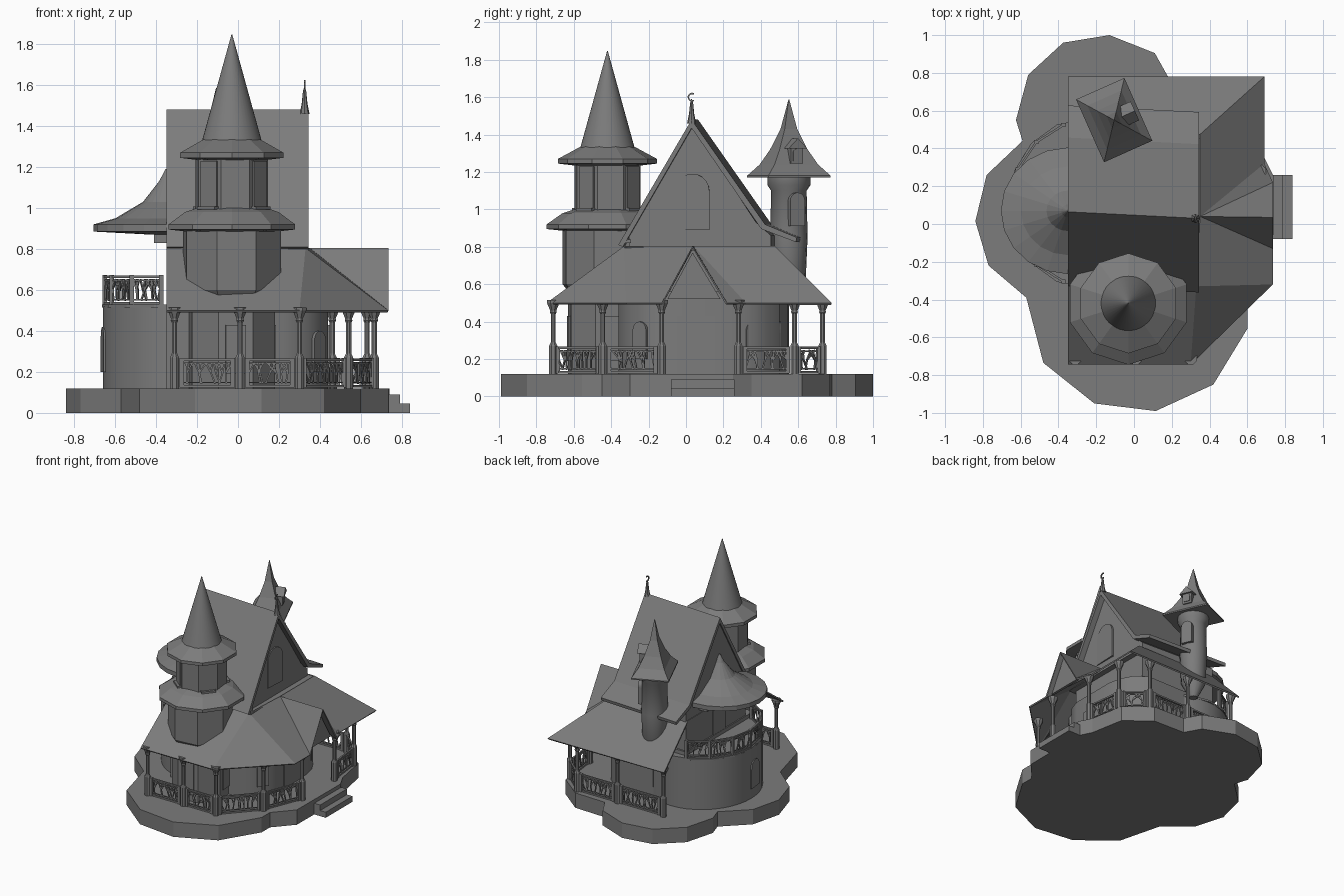
import bpy, bmesh, math, random
from mathutils import Vector, Matrix

random.seed(4)
cube = bpy.data.objects.get("Cube")
if cube:
    bpy.data.objects.remove(cube)

stone = bpy.data.materials.new("grey_stone")
stone.use_nodes = True
stone.diffuse_color = (0.2, 0.2, 0.2, 1)
stone.node_tree.nodes["Principled BSDF"].inputs["Base Color"].default_value = (0.2, 0.2, 0.2, 1)


def finish(name, bm, smooth=False):
    bmesh.ops.recalc_face_normals(bm, faces=bm.faces)
    me = bpy.data.meshes.new(name)
    bm.to_mesh(me)
    bm.free()
    me.materials.append(stone)
    ob = bpy.data.objects.new(name, me)
    bpy.context.collection.objects.link(ob)
    if smooth:
        bpy.ops.object.select_all(action="DESELECT")
        ob.select_set(True)
        bpy.context.view_layer.objects.active = ob
        bpy.ops.object.shade_smooth_by_angle(angle=math.radians(35))
    return ob


def loft(bm, rings):
    """Skin closed rings of points and cap both ends."""
    loops = [[bm.verts.new(p) for p in r] for r in rings]
    n = len(loops[0])
    for a, b in zip(loops, loops[1:]):
        for i in range(n):
            bm.faces.new((a[i], a[(i + 1) % n], b[(i + 1) % n], b[i]))
    bm.faces.new(loops[0])
    bm.faces.new(loops[-1])


def prism(name, outline, z0, z1, smooth=False):
    bm = bmesh.new()
    loft(bm, [[(x, y, z) for x, y in outline] for z in (z0, z1)])
    return finish(name, bm, smooth)


def extrude_x(name, profile, x0, x1, shear=0.0):
    bm = bmesh.new()
    loft(bm, [[(x, y - shear * x, z) for y, z in profile] for x in (x0, x1)])
    return finish(name, bm)


def lathe(name, centre, profile, sides, rot=0, scale=(1, 1), smooth=False):
    cx, cy = centre
    bm = bmesh.new()
    angles = [math.radians(rot) + math.tau * i / sides for i in range(sides)]
    loft(bm, [[(cx + r * scale[0] * math.cos(a), cy + r * scale[1] * math.sin(a), z)
               for a in angles] for r, z in profile])
    return finish(name, bm, smooth)


def beam(bm, p, q, w):
    p, q = Vector(p), Vector(q)
    turn = (q - p).to_track_quat("Z", "Y").to_matrix().to_4x4()
    bmesh.ops.create_cube(bm, size=1, matrix=Matrix.Translation((p + q) / 2) @ turn
                          @ Matrix.Diagonal((w, w, (q - p).length, 1)))


def box(name, centre, size, rot=0):
    bm = bmesh.new()
    bmesh.ops.create_cube(bm, size=1, matrix=Matrix.Translation(centre)
                          @ Matrix.Rotation(math.radians(rot), 4, "Z") @ Matrix.Diagonal((*size, 1)))
    return finish(name, bm)


def opening(name, spot, facing, width, height, arched=True, depth=0.016):
    """Framed door or window, standing on spot and facing an angle in degrees."""
    h = width / 2
    pts = [(-h, 0), (h, 0)]
    if arched:
        pts += [(h * math.cos(a), height - h + h * math.sin(a))
                for a in (math.pi * i / 10 for i in range(11))]
    else:
        pts += [(h, height), (-h, height)]
    a = math.radians(facing)
    out, side = Vector((math.cos(a), math.sin(a), 0)), Vector((-math.sin(a), math.cos(a), 0))
    bm = bmesh.new()
    loft(bm, [[Vector(spot) + side * u + out * d + Vector((0, 0, v)) for u, v in pts]
              for d in (-depth / 2, depth / 2)])
    bm.faces.ensure_lookup_table()
    bmesh.ops.inset_region(bm, faces=[bm.faces[-1]], thickness=width * 0.1, depth=-0.006)
    return finish(name, bm)


def railing(name, a, b, z, height=0.13):
    """Rails, end newels and branching twigs between two floor points."""
    a, b = Vector((*a, z)), Vector((*b, z))
    up = Vector((0, 0, height))
    bm = bmesh.new()
    for f in (0.0, 0.14, 0.86, 1.0):
        beam(bm, a + up * f, b + up * f, 0.012 if f in (0, 1) else 0.007)
    for p in (a, b):
        beam(bm, p - up * 0.05, p + up * 1.06, 0.022)
    n = max(4, int((b - a).length / 0.028))
    for i in range(n):
        s, e = (min(max((i + random.uniform(-0.3, 1.3)) / n, 0), 1) for _ in range(2))
        low, high = a.lerp(b, s) + up * 0.1, a.lerp(b, e) + up * 0.9
        mid = low.lerp(high, 0.5) + (b - a) * random.uniform(-0.4, 0.4) / n
        tip = a.lerp(b, min(max(e + random.choice((-1, 1)) / n, 0), 1)) + up * 0.9
        for p, q in ((low, mid), (mid, high), (mid, tip)):
            beam(bm, p, q, 0.008)
    return finish(name, bm)


# Scalloped ground slab and entrance steps
slab = [(-.13, 1), (-.375, .96), (-.56, .79), (-.625, .55), (-.59, .44), (-.78, .26), (-.84, .015),
        (-.77, -.22), (-.57, -.39), (-.48, -.735), (-.21, -.95), (.115, -.99), (.42, -.85),
        (.6, -.555), (.6, -.45), (.735, -.3), (.74, .25), (.69, .35), (.64, .62), (.45, .77),
        (.18, .78), (.11, .905)]
prism("ground_slab", slab, 0, 0.12)
for i, x in enumerate((0.84, 0.79)):
    box(f"step_{i + 1}", ((x + 0.68) / 2, 0.09, 0.0225 * (i + 1)), (x - 0.68, 0.34, 0.045 * (i + 1)))

# Ground storey, with rounded corners towards the entrance
house = [(-.35, -.36), (.22, -.36), (.34, -.3), (.41, -.22), (.44, -.13), (.44, .24), (.42, .34),
         (.37, .43), (.28, .5), (-.35, .5)]
prism("ground_storey_wall", house, 0.12, 0.56, True)
for s in (-1, 1):
    opening("entrance_door", (0.44, 0.055 + s * 0.05, 0.12), 0, 0.1, 0.31, False)
    opening("corner_window", (0.395, 0.055 + s * 0.3, 0.2), s * 38, 0.09, 0.2)
opening("back_window", (0, 0.5, 0.2), 90, 0.12, 0.2)

# Upper storey and main gable roof
extrude_x("upper_storey_wall", [(-.29, .5), (-.29, .9), (.045, 1.45), (.39, .93), (.47, .86), (.47, .5)],
          -0.34, 0.3, 0.05)
extrude_x("main_roof", [(-.345, .81), (.047, 1.48), (.44, .92), (.61, .85), (.605, .825), (.42, .895),
                        (.047, 1.435), (-.32, .8)], -0.35, 0.345, 0.05)
box("gable_beam", (0.3, -0.31, 0.83), (0.08, 0.03, 0.02))
opening("gable_window", (0.302, 0.035, 0.89), -3, 0.18, 0.3)

# Gable finial with crescent
lathe("finial", (0.325, 0.03), [(.024, 1.46), (.014, 1.51), (.008, 1.57), (.002, 1.59)], 8)
bm = bmesh.new()
arc = [math.radians(60 + 30 * i) for i in range(9)]
for a, b in zip(arc, arc[1:]):
    beam(bm, (0.325, 0.032 + 0.02 * math.cos(a), 1.6 + 0.02 * math.sin(a)),
         (0.325, 0.032 + 0.02 * math.cos(b), 1.6 + 0.02 * math.sin(b)), 0.008)
finish("crescent", bm)

# Veranda roof wrapped around the house, with an opening for the porch gable
top = [(-.35, -.33), (.33, -.33), (.35, .04), (.35, .475), (-.35, .475)]
eave = [(-.35, -.745), (.3, -.745), (.735, -.32), (.735, -.13), (.735, .22), (.69, .32), (.69, .78), (-.35, .78)]
bm = bmesh.new()
t = [bm.verts.new((x, y, 0.805)) for x, y in top]
e = [bm.verts.new((x, y, 0.5)) for x, y in eave]
for f in ((t[0], e[0], e[1], t[1]), (t[1], e[1], e[2]), (t[1], e[2], e[3], t[2]), (t[2], e[4], e[5]),
          (t[2], e[5], t[3]), (t[3], e[5], e[6]), (t[3], e[6], e[7], t[4])):
    bm.faces.new(f)
ridge = bm.verts.new((0.735, 0.035, 0.805))
bm.faces.new((t[2], e[3], ridge))
bm.faces.new((t[2], ridge, e[4]))
roof = finish("veranda_roof", bm)
solid = roof.modifiers.new("thickness", "SOLIDIFY")
solid.thickness = 0.012
box("veranda_roof_flashing", (0, 0.075, 0.79), (0.69, 0.81, 0.02))
extrude_x("porch_gable", [(-.1, .52), (.035, .77), (.185, .52)], 0.68, 0.7)

# Veranda posts with flared caps, and twig railings
posts = [(-.31, -.71), (.01, -.71), (.3, -.71), (.54, -.445), (.665, -.13), (.665, .28), (.63, .58),
         (.46, .73), (.1, .73), (-.31, .73)]
for i, p in enumerate(posts):
    lathe(f"veranda_post_{i + 1}", p, [(.024, .12), (.024, .27), (.014, .29), (.014, .44), (.02, .45),
                                      (.018, .46), (.036, .5), (.036, .515)], 8, 22.5)
for i, (a, b) in enumerate(zip(posts, posts[1:])):
    if i != 4:
        a, b = Vector(a), Vector(b)
        gap = (b - a).normalized() * 0.035
        railing(f"veranda_railing_{i + 1}", a + gap, b - gap, 0.13)

# Round bay with balcony and flared conical roof
bay = (-0.25, 0.11)
lathe("bay_wall", bay, [(1, .12), (1, .52)], 40, 0, (.41, .44), True)
lathe("balcony_floor", bay, [(1, .515), (1, .53)], 16, 0, (.415, .45))
opening("bay_window", (-0.655, 0.06, 0.2), 187, 0.12, 0.22)
opening("balcony_door", (-0.34, 0.07, 0.53), 180, 0.16, 0.3)
ring = [(bay[0] + .4 * math.cos(a), bay[1] + .435 * math.sin(a))
        for a in (math.radians(108 + 24 * i) for i in range(7))]
for i, (a, b) in enumerate(zip(ring, ring[1:])):
    railing(f"balcony_railing_{i + 1}", a, b, 0.535)
lathe("bay_roof", (-0.35, 0.07), [(.2, .87), (1, .885), (1, .92), (.7, .95), (.32, 1.03), (.1, 1.13), (.01, 1.19)],
      20, 0, (.355, .335))
box("bay_roof_bracket", (-0.37, 0.07, 0.85), (0.08, 0.5, 0.04))

# Front tower
tower = (-0.03, -0.42)
lathe("tower_base", tower, [(.22, .12), (.22, .56), (.25, .6), (.25, .92)], 8, 28)
lathe("tower_skirt_roof", tower, [(.23, .885), (.325, .895), (.325, .92), (.24, .98), (.18, 1.0)], 10, 18)
lathe("tower_upper_wall", tower, [(.185, .97), (.185, 1.26)], 8, 28)
lathe("tower_eave_roof", tower, [(.18, 1.235), (.265, 1.245), (.265, 1.27), (.145, 1.335), (.1, 1.34)], 10, 18)
lathe("tower_spire", tower, [(.145, 1.33), (.002, 1.847)], 40, 0, (1, 1), True)
for i in range(8):
    a = 50.5 + 45 * i
    d = Vector((math.cos(math.radians(a)), math.sin(math.radians(a)), 0))
    spot = Vector((*tower, 1.0)) + d * 0.172
    if i % 2 == 0:
        opening("tower_window", spot, a, 0.1, 0.23, False)
        box("tower_window_sill", spot + d * 0.012, (0.03, 0.11, 0.015), a)
    if i in (5, 7):
        opening("tower_base_window", Vector((*tower, 0.19)) + d * 0.204, a, 0.1, 0.24, False)

# Back turret, tapering to a point low on the wall
turret = Vector((-0.105, 0.55, 0))
turn = 24
lathe("turret_wall", turret[:2], [(.03, .5), (.09, .62), (.1, .85), (.095, 1.1), (.115, 1.13), (.115, 1.18)],
      16, turn, (1, 1), True)
axis = Matrix.Rotation(math.radians(turn), 3, "Z")
bm = bmesh.new()
loft(bm, [[turret + axis @ Vector((.14 * k * sx, .182 * k * sy, z))
           for sx, sy in ((-1, -1), (1, -1), (1, 1), (-1, 1))]
          for k, z in ((1, 1.17), (1, 1.18), (.7, 1.24), (.45, 1.32), (.2, 1.43), (.01, 1.587))])
finish("turret_roof", bm)
out = axis @ Vector((1, 0, 0))
opening("turret_window", turret + out * 0.1 + Vector((0, 0, 0.91)), turn, 0.085, 0.18, True, 0.03)
box("turret_dormer", turret + out * 0.065 + Vector((0, 0, 1.29)), (0.08, 0.07, 0.09), turn)
opening("dormer_window", turret + out * 0.106 + Vector((0, 0, 1.26)), turn, 0.045, 0.065, True, 0.008)
bm = bmesh.new()
loft(bm, [[turret + axis @ Vector((x, y, z)) for y, z in ((-.055, 1.325), (0, 1.38), (.055, 1.325))]
          for x in (0, 0.12)])
finish("dormer_roof", bm)
